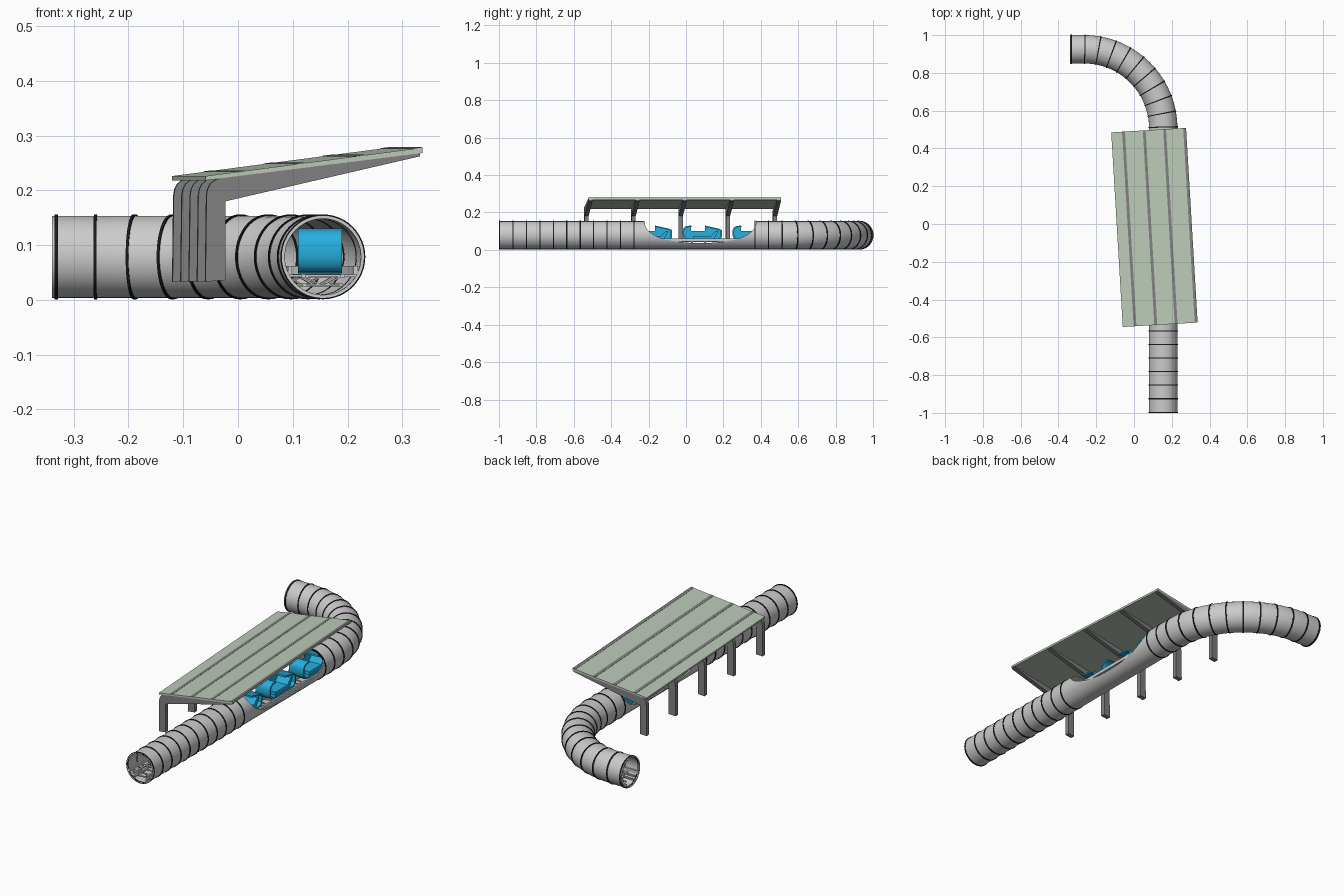
import bpy, bmesh, math
from mathutils import Matrix, Vector

if "Cube" in bpy.data.objects:
    bpy.data.objects.remove(bpy.data.objects["Cube"])


def material(name, rgb):
    m = bpy.data.materials.new(name)
    m.diffuse_color = (*rgb, 1)
    m.use_nodes = True
    m.node_tree.nodes["Principled BSDF"].inputs["Base Color"].default_value = m.diffuse_color
    return m


GREY = material("light grey shell", (0.6, 0.6, 0.6))
BLACK = material("black seam", (0.01, 0.01, 0.01))
STEEL = material("mid grey steel", (0.22, 0.22, 0.22))
SAGE = material("sage roof", (0.5, 0.6, 0.48))
BLUE = material("pod blue", (0.02, 0.43, 0.74))


def finish(name, bm, mat, matrix=Matrix(), smooth=True):
    bmesh.ops.recalc_face_normals(bm, faces=bm.faces)
    me = bpy.data.meshes.new(name)
    bm.to_mesh(me)
    bm.free()
    me.materials.append(mat)
    ob = bpy.data.objects.new(name, me)
    bpy.context.collection.objects.link(ob)
    ob.matrix_world = matrix
    if smooth:
        smooth_by_angle(ob)
    return ob


def smooth_by_angle(ob):
    bpy.ops.object.select_all(action='DESELECT')
    ob.select_set(True)
    bpy.context.view_layer.objects.active = ob
    bpy.ops.object.shade_smooth_by_angle(angle=math.radians(35))


def prism(bm, pts, a, b, axis):
    """Extrude a 2D profile (horizontal, z) from a to b along axis x or y."""
    place = (lambda p, d: (d, p[0], p[1])) if axis == 'x' else (lambda p, d: (p[0], d, p[1]))
    ra = [bm.verts.new(place(p, a)) for p in pts]
    rb = [bm.verts.new(place(p, b)) for p in pts]
    bm.faces.new(ra)
    bm.faces.new(rb[::-1])
    n = len(pts)
    for i in range(n):
        bm.faces.new((ra[i], rb[i], rb[(i + 1) % n], ra[(i + 1) % n]))


# Route of the tube: straight, quarter bend, short straight
X0, ZC, BEND, BEND_Y = 0.155, 0.0785, 0.42, 0.505
L1 = BEND_Y + 1
L2 = BEND * math.pi / 2
TOTAL = L1 + L2 + 0.075


def frame(s):
    """Position on the route and its right-hand direction."""
    if s <= L1:
        return Vector((X0, s - 1, 0)), Vector((1, 0, 0))
    t = min((s - L1) / BEND, math.pi / 2)
    r = Vector((math.cos(t), math.sin(t), 0))
    p = Vector((X0 - BEND, BEND_Y, 0)) + r * BEND
    p.x -= max(0, s - L1 - L2)
    return p, r


ROUTE = [0] + [L1 + L2 * i / 28 for i in range(29)] + [TOTAL]


def sweep(bm, stops, outer, inner=None):
    """Sweep a (sideways, z) section along the route; inner makes it hollow."""
    n = len(outer)

    def skin(loop):
        rows = []
        for s in stops:
            p, r = frame(s)
            rows.append([bm.verts.new(p + r * u + Vector((0, 0, z))) for u, z in loop])
        for a, b in zip(rows, rows[1:]):
            for i in range(n):
                j = (i + 1) % n
                bm.faces.new((a[i], a[j], b[j], b[i]))
        return rows
    o = skin(outer)
    if inner:
        k = skin(inner)
        for e in (0, -1):
            for i in range(n):
                j = (i + 1) % n
                bm.faces.new((o[e][i], o[e][j], k[e][j], k[e][i]))
    else:
        bm.faces.new(o[0])
        bm.faces.new(o[-1])


def circle(r, n=48):
    return [(r * math.cos(2 * math.pi * i / n), ZC + r * math.sin(2 * math.pi * i / n))
            for i in range(n)]


def rect(u0, u1, z0, z1):
    return [(u0, z0), (u1, z0), (u1, z1), (u0, z1)]


# Tube with the boarding opening cut out
bm = bmesh.new()
sweep(bm, ROUTE, circle(0.075), circle(0.070))
tube = finish("tube_shell", bm, GREY, smooth=False)
bm = bmesh.new()
cut = [(0.375, 0.2)]
for i in range(41):
    t = math.pi * i / 40
    c, s = math.cos(t), math.sin(t)
    cut.append((0.077 + 0.298 * math.copysign(abs(c) ** 0.85, c), 0.155 - 0.118 * abs(s) ** 0.85))
cut.append((-0.221, 0.2))
prism(bm, cut, 0.05, 0.26, 'x')
cutter = finish("opening_cutter", bm, GREY, smooth=False)
cutter.hide_render = True
mod = tube.modifiers.new("opening", 'BOOLEAN')
mod.operation, mod.object, mod.solver = 'DIFFERENCE', cutter, 'EXACT'
bpy.context.view_layer.objects.active = tube
bpy.ops.object.modifier_apply(modifier=mod.name)
bpy.data.objects.remove(cutter)
smooth_by_angle(tube)

# Seam rings, left out along the opening
bm = bmesh.new()
stops = [0.003 + 0.0719 * k for k in range(31) if not 11 <= k <= 18] + [TOTAL - 0.008]
for s in stops:
    sweep(bm, [max(s - 0.003, 0), s + 0.003], circle(0.0775), circle(0.0695))
finish("seam_rings", bm, BLACK)

# Track inside the tube: rails, ties and slanted braces
bm = bmesh.new()
for side in (-1, 1):
    sweep(bm, ROUTE, rect(side * 0.060 - 0.004, side * 0.060 + 0.004, 0.046, 0.062))
    sweep(bm, ROUTE, rect(side * 0.036 - 0.004, side * 0.036 + 0.004, 0.041, 0.047))
    sweep(bm, ROUTE, rect(side * 0.033 - 0.004, side * 0.033 + 0.004, 0.024, 0.030))
for k in range(31):
    st = [0.02 + 0.0719 * k, 0.028 + 0.0719 * k]
    sweep(bm, st, rect(-0.062, 0.062, 0.042, 0.046))
    sweep(bm, st, rect(-0.034, 0.034, 0.025, 0.029))
    for side in (-1, 1):
        sweep(bm, st, [(side * u, z) for u, z in
                       ((0.0, 0.026), (0.006, 0.026), (0.038, 0.044), (0.032, 0.044))])
finish("track", bm, GREY)

# Three pods: curved open-topped shell, closed left wall, bench inside
outer = [(-0.06, 0.130), (-0.085, 0.128), (-0.098, 0.120), (-0.105, 0.105), (-0.105, 0.078),
         (-0.100, 0.062), (-0.088, 0.051), (-0.07, 0.048), (0.075, 0.048), (0.093, 0.052),
         (0.104, 0.064), (0.105, 0.106), (0.09, 0.113), (0.015, 0.130)]
inner = [(y * 0.92, 0.089 + (z - 0.089) * 0.82) for y, z in outer]
wall = outer + [(0.015, 0.100), (-0.06, 0.100)]
bench = [(-0.05, 0.052), (0.06, 0.052), (0.085, 0.1), (0.07, 0.1), (0.045, 0.072), (-0.05, 0.072)]
for n, yc in enumerate((-0.180, 0.087, 0.354)):
    bm = bmesh.new()
    prism(bm, outer + inner[::-1], -0.04, 0.04, 'x')
    prism(bm, wall, -0.0402, -0.035, 'x')
    prism(bm, bench, -0.035, 0.034, 'x')
    finish(f"pod_{n + 1}", bm, BLUE, Matrix.Translation((X0 - 0.005, yc, 0)))

# Canopy, turned slightly about z, with its origin on the low left edge
CANOPY = Matrix.Translation((-0.09, -0.03, 0)) @ Matrix.Rotation(math.radians(3.4), 4, 'Z')
WIDTH, HALF = 0.397, 0.516


def top(x):
    return 0.226 + 0.131 * x


bm = bmesh.new()
prism(bm, [(0, 0.218), (WIDTH, 0.268), (WIDTH, top(WIDTH)), (0, top(0))], -HALF, HALF, 'y')
finish("roof_panels", bm, SAGE, CANOPY)

# Joint strips between the roof panels
bm = bmesh.new()
for x in (0.065, 0.175, 0.283, 0.389):
    a, b = x - 0.0075, x + 0.0075
    prism(bm, [(a, top(a) - 0.002), (b, top(b) - 0.002), (b, top(b) + 0.001), (a, top(a) + 0.001)],
          -HALF, HALF, 'y')
finish("roof_joints", bm, STEEL, CANOPY)

# Five cantilever frames
leg = [(0.0, 0.033), (0.037, 0.036), (0.037, 0.180), (0.392, 0.262), (0.392, 0.268),
       (0.03, 0.2225), (0.018, 0.219), (0.009, 0.212), (0.004, 0.202), (0.002, 0.19)]
for n, y in enumerate((-0.505, -0.253, 0, 0.253, 0.505)):
    bm = bmesh.new()
    prism(bm, leg, y - 0.011, y + 0.011, 'y')
    finish(f"canopy_frame_{n + 1}", bm, STEEL, CANOPY)
